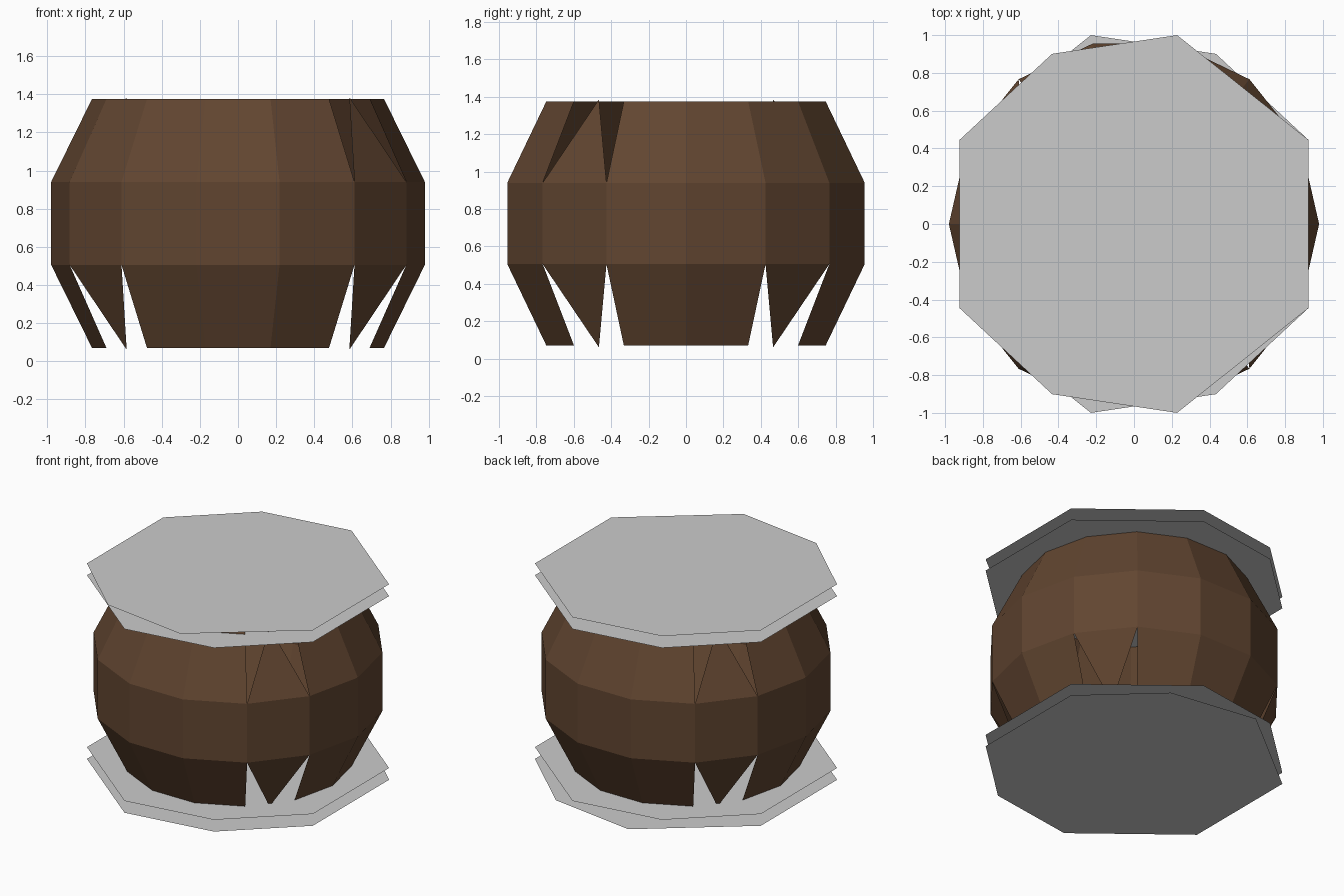
import bpy, math

if "Cube" in bpy.data.objects:
    bpy.data.objects.remove(bpy.data.objects["Cube"])

N = 14
STEP = 2 * math.pi / N

brown = bpy.data.materials.new("brown_wood")
brown.diffuse_color = (0.12, 0.06, 0.03, 1)
brown.use_nodes = True
brown.node_tree.nodes["Principled BSDF"].inputs["Base Color"].default_value = brown.diffuse_color


def point(radius, step, z):
    """Point on the 14-sided ring; half steps are the edge midpoints."""
    if step % 1:
        radius *= math.cos(STEP / 2)
    a = step * STEP
    return (radius * math.cos(a), radius * math.sin(a), z)


def add_mesh(name, verts, faces, mat=None):
    mesh = bpy.data.meshes.new(name)
    mesh.from_pydata(verts, [], faces)
    mesh.update()
    if mat:
        mesh.materials.append(mat)
    obj = bpy.data.objects.new(name, mesh)
    bpy.context.collection.objects.link(obj)
    return obj


# Bulging barrel: bottom, two belly rings, top
RINGS = [(0.766, 0.07), (0.98, 0.505), (0.98, 0.94), (0.766, 1.375)]
verts = [point(r, i, z) for r, z in RINGS for i in range(N)]
faces = []
bottom_spikes = {1, 5, 8, 12}   # staves narrowed to a point at the bottom
top_spikes = {5, 12}            # and at the top (back left, front right)
for i in range(N):
    j = (i + 1) % N
    for row in range(3):
        a, b = row * N + i, row * N + j
        c, d = b + N, a + N
        if row == 0 and i in bottom_spikes:
            verts.append(point(0.766, i + 0.5, 0.06))
            faces.append((len(verts) - 1, c, d))
        elif row == 2 and i in top_spikes:
            verts.append(point(0.766, i + 0.5, 1.385))
            faces.append((a, b, len(verts) - 1))
        else:
            faces.append((a, b, c, d))
add_mesh("barrel_staves", verts, faces, brown)


# Thin uneven eight-sided plates, stacked in pairs at both ends
def plate(name, z, back, front, up):
    steps = [1, *back, 6, 8, *front, 13]
    order = list(range(8)) if up else list(range(7, -1, -1))
    add_mesh(name, [point(1.0255, s, z) for s in steps], [order])


plate("top_outer_plate", 1.445, (3, 4.5), (9.5, 11), True)
plate("top_inner_plate", 1.358, (3, 4.5), (10, 11.5), False)
plate("bottom_inner_plate", 0.087, (3, 4.5), (10, 11.5), True)
plate("bottom_outer_plate", 0.0, (2.5, 4), (10, 11.5), False)
